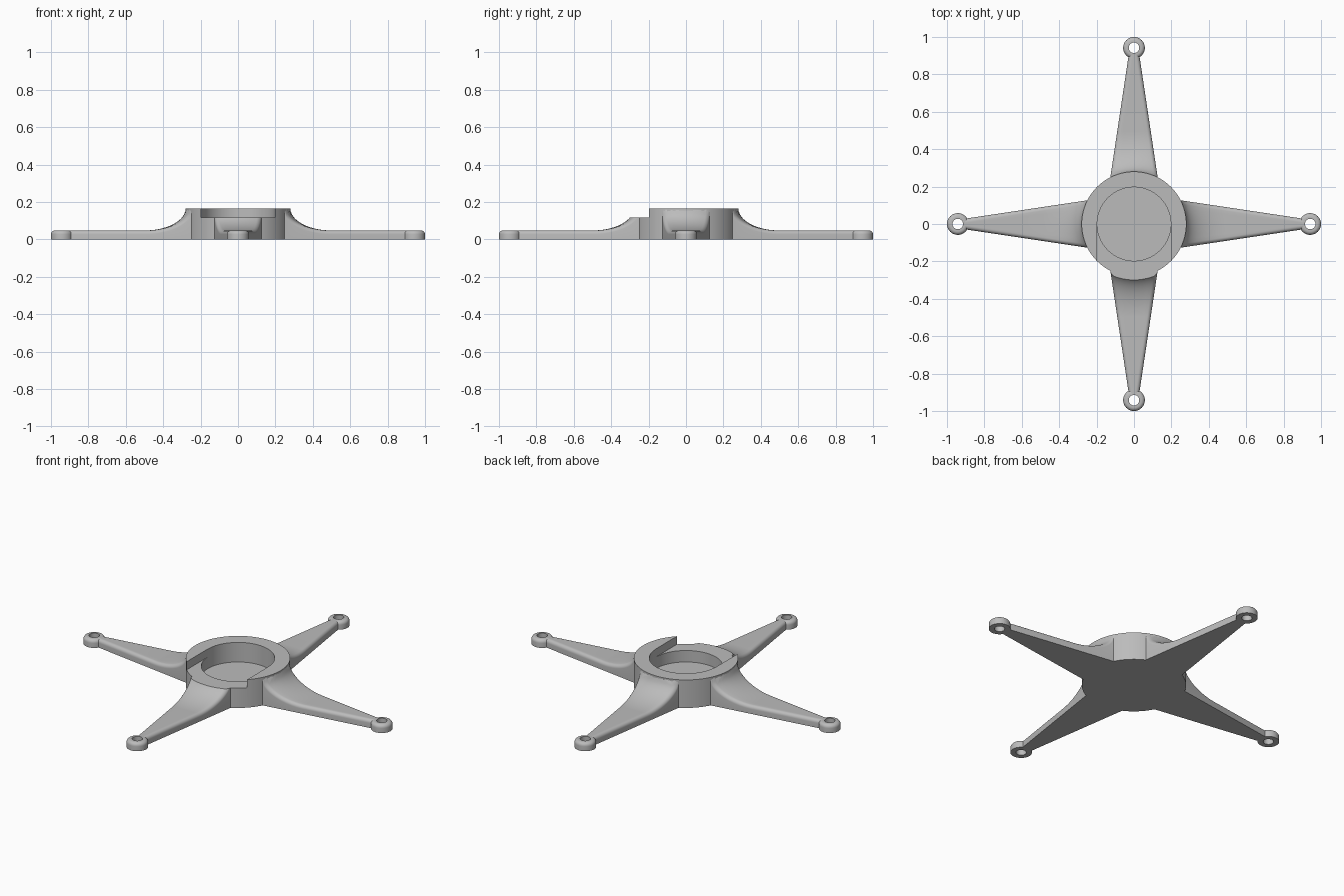
import bpy, bmesh, math
from mathutils import Vector

cube = bpy.data.objects.get("Cube")
if cube:
    bpy.data.objects.remove(cube, do_unlink=True)

HUB_R, HUB_H, RECESS_R = 0.28, 0.166, 0.197
ARM_H, FILLET_END, EDGE = 0.048, 0.5, 0.02
TIP = 0.942

grey = bpy.data.materials.new("plain grey")
grey.use_nodes = True
colour = (0.5, 0.5, 0.5, 1)
grey.diffuse_color = colour
grey.node_tree.nodes["Principled BSDF"].inputs["Base Color"].default_value = colour


def finish(name, bm):
    bmesh.ops.remove_doubles(bm, verts=bm.verts, dist=1e-5)
    bmesh.ops.recalc_face_normals(bm, faces=bm.faces)
    mesh = bpy.data.meshes.new(name)
    bm.to_mesh(mesh)
    bm.free()
    mesh.materials.append(grey)
    ob = bpy.data.objects.new(name, mesh)
    bpy.context.collection.objects.link(ob)
    return ob


def smooth(ob):
    bpy.ops.object.select_all(action="DESELECT")
    ob.select_set(True)
    bpy.context.view_layer.objects.active = ob
    bpy.ops.object.shade_smooth_by_angle(angle=math.radians(30))


def lathe(name, profile, steps, closed):
    """Turn an (r, z) profile around the vertical axis."""
    bm = bmesh.new()
    verts = [bm.verts.new((r, 0, z)) for r, z in profile]
    pairs = list(zip(verts, verts[1:] + verts[:1]))
    edges = [bm.edges.new(p) for p in (pairs if closed else pairs[:-1])]
    bmesh.ops.spin(bm, geom=verts + edges, axis=(0, 0, 1), cent=(0, 0, 0),
                   angle=math.tau, steps=steps)
    return finish(name, bm)


def corner(cx, cz, n=6):
    """Quarter-round edge going from the outer side to the top."""
    return [(cx + EDGE * math.cos(a), cz + EDGE * math.sin(a))
            for a in (math.pi / 2 * i / n for i in range(n + 1))]


def arm_top(r):
    """Height of the arm: a concave sweep down from the hub rim."""
    if r >= FILLET_END:
        return ARM_H
    t = min(1, (FILLET_END - r) / (FILLET_END - HUB_R))
    return min(HUB_H - 0.002, HUB_H - (HUB_H - ARM_H) * math.sqrt(1 - t * t))


def arm(name, angle):
    bm = bmesh.new()
    stations = [0.21 + 0.006 * i for i in range(49)] + [0.6, 0.7, 0.8, 0.907]
    loops = []
    for x in stations:
        w = 0.125 - (x - 0.26) * 0.15
        half = [(w, None)] + corner(w - EDGE, -EDGE)
        half += [((w - EDGE) * k / 4, 0) for k in (3, 2, 1)]
        section = half + [(0, 0)] + [(-y, d) for y, d in reversed(half)]
        loops.append([bm.verts.new((x, y, 0 if d is None else
                                    arm_top(math.hypot(x, y)) + d))
                      for y, d in section])
    for a, b in zip(loops, loops[1:]):
        for i in range(len(a)):
            j = (i + 1) % len(a)
            bm.faces.new((a[i], a[j], b[j], b[i]))
    bm.faces.new(loops[0])
    bm.faces.new(loops[-1])
    ob = finish(name, bm)
    ob.rotation_euler.z = angle
    return ob


# Helper that opens the front of the rim
bm = bmesh.new()
bmesh.ops.create_cube(bm, size=1)
for v in bm.verts:
    v.co = Vector((v.co.x * 0.396, v.co.y * 0.5 - 0.25, v.co.z * 0.2 + 0.218))
slot = finish("slot_cutter", bm)
slot.hide_render = True
slot.hide_viewport = True
slot.display_type = "WIRE"


def cut(ob):
    mod = ob.modifiers.new("front_slot", "BOOLEAN")
    mod.operation = "DIFFERENCE"
    mod.solver = "EXACT"
    mod.object = slot


# Round hub with a shallow cup
hub = lathe("hub", [(0, 0), (HUB_R, 0), (HUB_R, HUB_H), (RECESS_R, HUB_H),
                    (RECESS_R, 0.05), (0, 0.05)], 96, False)
smooth(hub)
cut(hub)

# Four arms, each ending in a mounting eyelet
eyelet = [(0.028, 0), (0.058, 0)] + corner(0.038, ARM_H - EDGE) + [(0.028, ARM_H)]
for i, side in enumerate(("left", "back", "right", "front")):
    angle = i * math.pi / 2
    limb = arm(side + "_arm", angle)
    smooth(limb)
    if side == "front":
        cut(limb)
    ring = lathe(side + "_eyelet", eyelet, 48, True)
    ring.location = (TIP * math.cos(angle), TIP * math.sin(angle), 0)
    smooth(ring)
